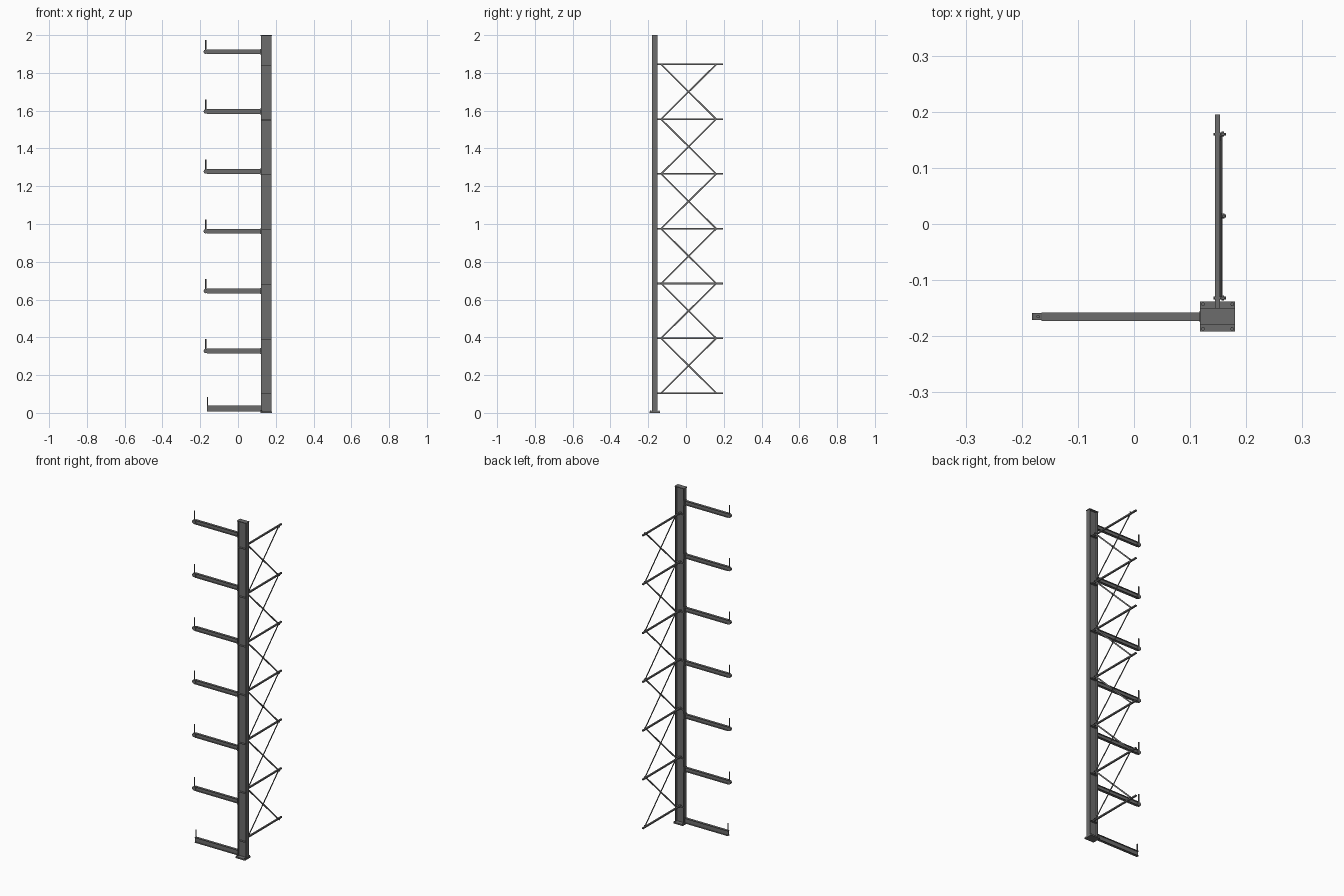
import bpy
import math
from mathutils import Vector, Matrix

cube = bpy.data.objects.get("Cube")
if cube:
    bpy.data.objects.remove(cube, do_unlink=True)

steel = bpy.data.materials.new("dark grey steel")
steel.use_nodes = True
GREY = (0.15, 0.15, 0.15, 1)
steel.diffuse_color = GREY
steel.node_tree.nodes["Principled BSDF"].inputs["Base Color"].default_value = GREY


def make(name, verts, faces):
    mesh = bpy.data.meshes.new(name)
    mesh.from_pydata(verts, [], faces)
    mesh.materials.append(steel)
    obj = bpy.data.objects.new(name, mesh)
    bpy.context.collection.objects.link(obj)
    return obj


def extrude(name, outline, start, end, side):
    """Sweep a closed 2D outline from start to end; side is the outline's first axis."""
    start, end, u = Vector(start), Vector(end), Vector(side)
    v = (end - start).normalized().cross(u)
    n = len(outline)
    verts = [p + u * a + v * b for p in (start, end) for a, b in outline]
    faces = [(i, (i + 1) % n, n + (i + 1) % n, n + i) for i in range(n)]
    faces += [tuple(reversed(range(n))), tuple(range(n, 2 * n))]
    return make(name, verts, faces)


def rect(w, h):
    return [(-w / 2, -h / 2), (w / 2, -h / 2), (w / 2, h / 2), (-w / 2, h / 2)]


def i_section(w, h, flange, web):
    """I profile: flange width w, depth h."""
    a, b, c, d = w / 2, web / 2, h / 2, h / 2 - flange
    half = [(a, -c), (a, -d), (b, -d), (b, d), (a, d), (a, c)]
    return half + [(-x, -y) for x, y in half]


def ring(r, sides):
    return [(r * math.cos(math.tau * i / sides), r * math.sin(math.tau * i / sides))
            for i in range(sides)]


X, Y, Z = Vector((1, 0, 0)), Vector((0, 1, 0)), Vector((0, 0, 1))
CX, CY = 0.149, -0.165

# Upright column with base and cap plates
extrude("column", i_section(0.028, 0.057, 0.004, 0.003),
        (CX, CY, 0.008), (CX, CY, 1.997), Y)
extrude("base_plate", rect(0.062, 0.054), (CX, CY, 0), (CX, CY, 0.008), X)
extrude("cap_plate", rect(0.062, 0.03), (CX, CY, 1.996), (CX, CY, 2), X)
for sx in (-1, 1):
    for sy in (-1, 1):
        p = Vector((CX + sx * 0.026, CY + sy * 0.022, 0.008))
        extrude("anchor_bolt", ring(0.0035, 6), p, p + Z * 0.004, X)

# Base arm and six cantilever arms with stop pins
extrude("base_arm", i_section(0.015, 0.031, 0.003, 0.003),
        (-0.165, CY, 0.0235), (0.121, CY, 0.0235), Y)
extrude("base_stop_pin", ring(0.003, 8), (-0.161, CY, 0.036), (-0.161, CY, 0.083), X)
for i in range(6):
    z = 0.328 + i * 0.3168
    extrude("arm", i_section(0.015, 0.025, 0.003, 0.003),
            (-0.165, CY, z), (0.119, CY, z), Y)
    extrude("arm_end_plate", rect(0.02, 0.031), (0.117, CY, z), (0.121, CY, z), Y)
    extrude("arm_tip", ring(0.0115, 16), (-0.1705, CY - 0.0065, z),
            (-0.1705, CY + 0.0065, z), X)
    extrude("stop_pin", ring(0.003, 8), (-0.171, CY, z), (-0.171, CY, z + 0.063), X)

# Horizontal braces, stiffeners and brace bolts
LEVELS = [0.105 + i * 0.29 for i in range(7)]
NEAR, FAR = -0.132, 0.16
for z in LEVELS:
    extrude("horizontal_brace", rect(0.009, 0.008), (CX, CY, z), (CX, 0.195, z), X)
    extrude("column_stiffener", rect(0.052, 0.026), (CX, CY, z - 0.006),
            (CX, CY, z - 0.003), X)
    for y in (NEAR, FAR):
        extrude("brace_bolt", ring(0.0025, 8), (0.142, y, z), (0.164, y, z), Y)
        extrude("bolt_nut", ring(0.0045, 6), (0.156, y, z), (0.160, y, z), Y)

# Crossed diagonals in each bay
for low, high in zip(LEVELS, LEVELS[1:]):
    for y0, y1, x in ((NEAR, FAR, 0.1545), (FAR, NEAR, 0.1565)):
        a, b = Vector((x, y0, low)), Vector((x, y1, high))
        extrude("diagonal_brace", rect(0.002, 0.008), a, b, X)
    mid = Vector((0.153, (NEAR + FAR) / 2, (low + high) / 2))
    extrude("cross_bolt", ring(0.0025, 8), mid, mid + X * 0.011, Y)
    extrude("cross_nut", ring(0.0045, 6), mid + X * 0.004, mid + X * 0.008, Y)
